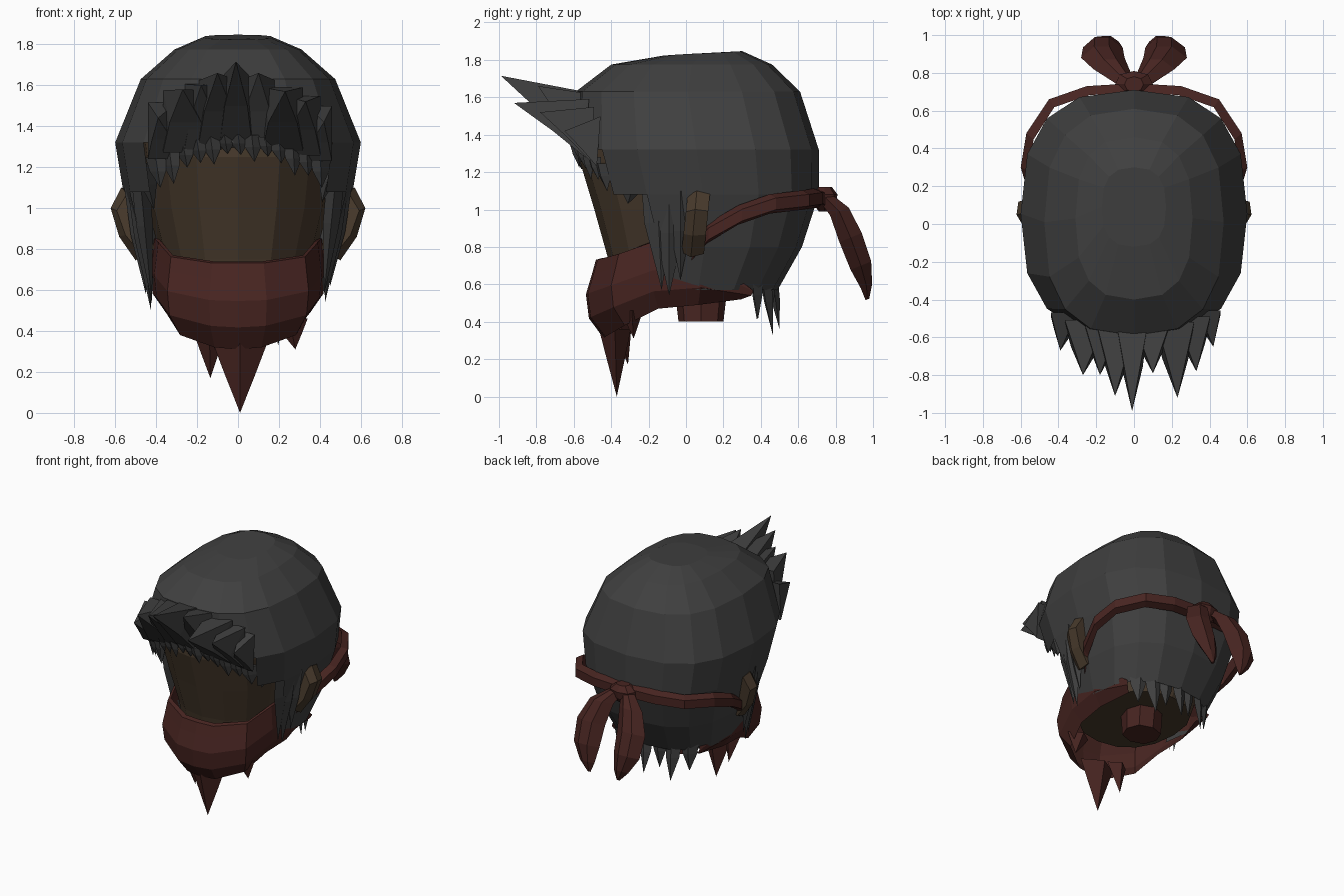
import bpy, bmesh, math
from mathutils import Vector as Vec

if "Cube" in bpy.data.objects:
    bpy.data.objects.remove(bpy.data.objects["Cube"])


def material(name, rgb):
    m = bpy.data.materials.new(name)
    m.diffuse_color = (*rgb, 1)
    m.use_nodes = True
    m.node_tree.nodes["Principled BSDF"].inputs["Base Color"].default_value = m.diffuse_color
    return m


HAIR = material("hair_dark", (.05, .05, .05))
SKIN = material("skin_brown", (.064, .042, .025))
CLOTH = material("cloth_red", (.064, .018, .015))


def build(name, V, F, mat):
    me = bpy.data.meshes.new(name)
    me.from_pydata([tuple(v) for v in V], [], F)
    bm = bmesh.new()
    bm.from_mesh(me)
    bmesh.ops.recalc_face_normals(bm, faces=bm.faces)
    bm.to_mesh(me)
    bm.free()
    me.materials.append(mat)
    ob = bpy.data.objects.new(name, me)
    bpy.context.collection.objects.link(ob)
    return ob


def sgnpow(v, p):
    return math.copysign(abs(v) ** p, v)


def ring(z, hw, yf, yb, n=16, p=.88, tilt=0):
    """Rounded ring; index 0 faces the front; tilt drops the front edge."""
    yc, ry = (yf + yb) / 2, (yb - yf) / 2
    return [Vec((hw * sgnpow(math.sin(a), p), yc - ry * sgnpow(math.cos(a), p), z - tilt * math.cos(a)))
            for a in (2 * math.pi * i / n for i in range(n))]


def loft(rings, caps=(True, True), keep=lambda row, i: True):
    n = len(rings[0])
    V = [v for r in rings for v in r]
    F = [(k * n + i, k * n + (i + 1) % n, (k + 1) * n + (i + 1) % n, (k + 1) * n + i)
         for k in range(len(rings) - 1) for i in range(n) if keep(k, i)]
    if caps[0]:
        F.append(tuple(range(n)))
    if caps[1]:
        F.append(tuple(range(len(V) - n, len(V))))
    return V, F


def spike(V, F, base, tip, w, t, mid=.8):
    """Four-sided pointed lock; mid sets how full the middle is."""
    base, tip, w, t = map(Vec, (base, tip, w, t))
    o = len(V)
    for f, s in ((0, 1), (.45, mid)):
        c = base.lerp(tip, f)
        V += [c + w * s, c + t * s, c - w * s, c - t * s]
    V.append(tip)
    for i in range(4):
        j = (i + 1) % 4
        F += [(o + i, o + j, o + 4 + j, o + 4 + i), (o + 4 + i, o + 4 + j, o + 8)]
    F.append((o, o + 1, o + 2, o + 3))


# Hair cap: closed on top, open around the face lower down
P = .76
cap_rings = [ring(1.835, .17, -.12, .3, p=P, tilt=.012), ring(1.775, .31, -.4, .46, p=P),
             ring(1.63, .475, -.59, .61, p=P), ring(1.32, .6, -.6, .71, p=P),
             ring(1.08, .56, -.53, .71, p=P), ring(.8, .49, -.42, .62, p=.8), ring(.57, .41, -.36, .49, p=.84)]


def hair_face(row, i):
    d = min(i, 15 - i)
    return row < 3 or (row == 3 and d >= 2) or d >= 3


build("hair_cap", *loft(cap_rings, (True, False), hair_face), HAIR)

# Forward-swept quiff wedges
V, F = [], []
for x, y, z, w in [(-.39, -.67, 1.44, .07), (-.27, -.8, 1.58, .11), (-.1, -.91, 1.66, .1),
                   (-.01, -.99, 1.715, .08), (.1, -.79, 1.66, .09), (.23, -.92, 1.57, .1),
                   (.33, -.78, 1.52, .09), (.42, -.65, 1.42, .06), (-.18, -.8, 1.6, .09)]:
    o, bx = len(V), x * .95
    yb = -.565 + .5 * x * x
    zt, zb = 1.63 - .75 * x * x, 1.3 - .4 * x * x
    ym, zm = yb + (y - yb) * .45, zb + (z - zb) * .48
    V += [(bx - w, yb + .02, zt), (bx + w, yb + .02, zt), (bx - w * .7, ym, zm), (bx + w * .7, ym, zm),
          (bx - w, yb, zb), (bx + w, yb, zb), (x, y, z)]
    F += [tuple(o + k for k in f) for f in
          ((0, 1, 6), (2, 3, 6), (4, 5, 3, 2), (0, 2, 6), (0, 4, 2), (1, 3, 6), (1, 5, 3), (0, 1, 5, 4))]
build("quiff", V, F, HAIR)

# Short jagged locks along the brow
V, F = [], []
for k in range(-6, 7):
    x = k * .067
    y, z = -.595 + .95 * x * x, 1.36 - .7 * x * x
    drop = (.1, .13, .09)[k % 3] + .3 * x * x
    spike(V, F, (x, y, z), (x * .98 + .015, y + .02, z - drop), (.05, .1 * x, 0), (0, .03, 0))
build("brow_locks", V, F, HAIR)

# Sideburn locks in front of the ears
V, F = [], []
for s in (-1, 1):
    for x, y, z0, tx, ty, z1, w in [(.485, -.16, 1.22, .42, -.13, .57, .085), (.5, -.09, 1.15, .425, -.09, .54, .085),
                                    (.51, -.03, 1.1, .45, -.03, .62, .06), (.46, -.26, 1.22, .41, -.31, 1.03, .09)]:
        spike(V, F, (s * x, y, z0), (s * tx, ty, z1 - (.04 if s < 0 else 0)), (0, w, 0), (.045, 0, 0), .9)
build("sideburns", V, F, HAIR)

# Ragged locks at the nape
V, F = [], []
for i, (x, drop) in enumerate([(-.3, .2), (-.2, .27), (-.1, .2), (0, .25), (.1, .19), (.2, .28), (.29, .2)]):
    y = .46 - .9 * x * x
    spike(V, F, (x, y, .65), (x * .98, y + .04 * (i % 2), .61 - drop), (.055, -.1 * x, 0), (0, .03, 0))
build("nape_locks", V, F, HAIR)

# Head under the hair and mask
build("head", *loft([ring(1.42, .5, -.56, .6), ring(1.25, .475, -.565, .6), ring(1.0, .44, -.49, .58),
                     ring(.75, .375, -.42, .5), ring(.55, .34, -.38, .4)]), SKIN)
build("neck", *loft([ring(.4, .13, -.04, .2, 8), ring(.57, .13, -.06, .22, 8)]), CLOTH)

# Ears
for s, side in ((1, "right"), (-1, "left")):
    prof = [(.46, 1.06), (.57, 1.1), (.622, 1.0), (.58, .86), (.5, .745), (.44, .78)]
    rings = [[Vec((s * (x - dx), y + .09 * (z - .9), .92 + (z - .92) * g)) for x, z in prof]
             for y, g, dx in ((-.01, .85, .03), (.04, 1, 0), (.11, .9, .01))]
    build(side + "_ear", *loft(rings), SKIN)

# Face mask: columns of (x, y, top, bottom) swept from the chin round the jaw
half = [(.14, -.525, .74, .32), (.345, -.4, .77, .38), (.41, -.18, .84, .47), (.43, .08, .86, .49), (.36, .36, .6, .52)]
cols = [(-x, y, a, b) for x, y, a, b in reversed(half)] + [(0, -.535, .74, .31)] + half
rows = [(0, .84), (.02, .9), (.2, .94), (.45, 1), (.75, .97), (1, .82)]
n = len(cols)
V = [(x * (g + 1) / 2 if abs(x) > .3 and f < .4 else x * g, y * g, a + (b - a) * f)
     for f, g in rows for x, y, a, b in cols]
F = [(r * n + c, r * n + c + 1, (r + 1) * n + c + 1, (r + 1) * n + c)
     for r in range(len(rows) - 1) for c in range(n - 1)]
build("face_mask", V, F, CLOTH)

# Hanging points of the mask
V, F = [], []
for base, tip, w, t in [((.01, -.38, .36), (.01, -.37, .0), .14, .085), ((-.14, -.35, .4), (-.135, -.31, .17), .08, .06),
                        ((.25, -.29, .46), (.28, -.28, .31), .09, .06)]:
    spike(V, F, base, tip, (w, 0, 0), (0, t, 0), .56)
build("mask_points", V, F, CLOTH)

# Tie band around the back of the head
side = [(.46, .03, .76), (.545, .12, .87), (.6, .3, .97), (.57, .48, 1.03), (.45, .66, 1.05), (.25, .73, 1.06)]
path = [Vec(p) for p in side] + [Vec((0, .745, 1.06))] + [Vec((-x, y, z)) for x, y, z in reversed(side)]
rings = []
for p in path:
    inn = Vec((p.x, p.y, 0)).normalized() * .05
    up = Vec((0, 0, .052))
    rings.append([p + up * .6, p - up * .6, p - up - inn, p + up - inn])
build("tie_band", *loft(rings), CLOTH)

# Knot and the two hanging tails
build("knot", *loft([ring(z, w, .74 - d, .74 + d, 8) for z, w, d in
                     ((.99, .05, .03), (1.03, .1, .06), (1.08, .1, .07), (1.12, .05, .04))]), CLOTH)
for s, label in ((1, "right"), (-1, "left")):
    rings = []
    for x, y, z, w, t in [(.04, .74, 1.07, .05, .035), (.12, .82, .99, .095, .05), (.165, .88, .85, .115, .06),
                          (.165, .935, .7, .105, .055), (.14, .965, .59, .06, .03), (.12, .97, .52, .012, .01)]:
        c = Vec((s * x, y, z))
        d = Vec((0, t, t * .4))
        e = Vec((w, 0, 0))
        rings.append([c + e, c + e * .3 + d, c - e * .4 + d, c - e, c - d])
    build(label + "_tail", *loft(rings), CLOTH)
